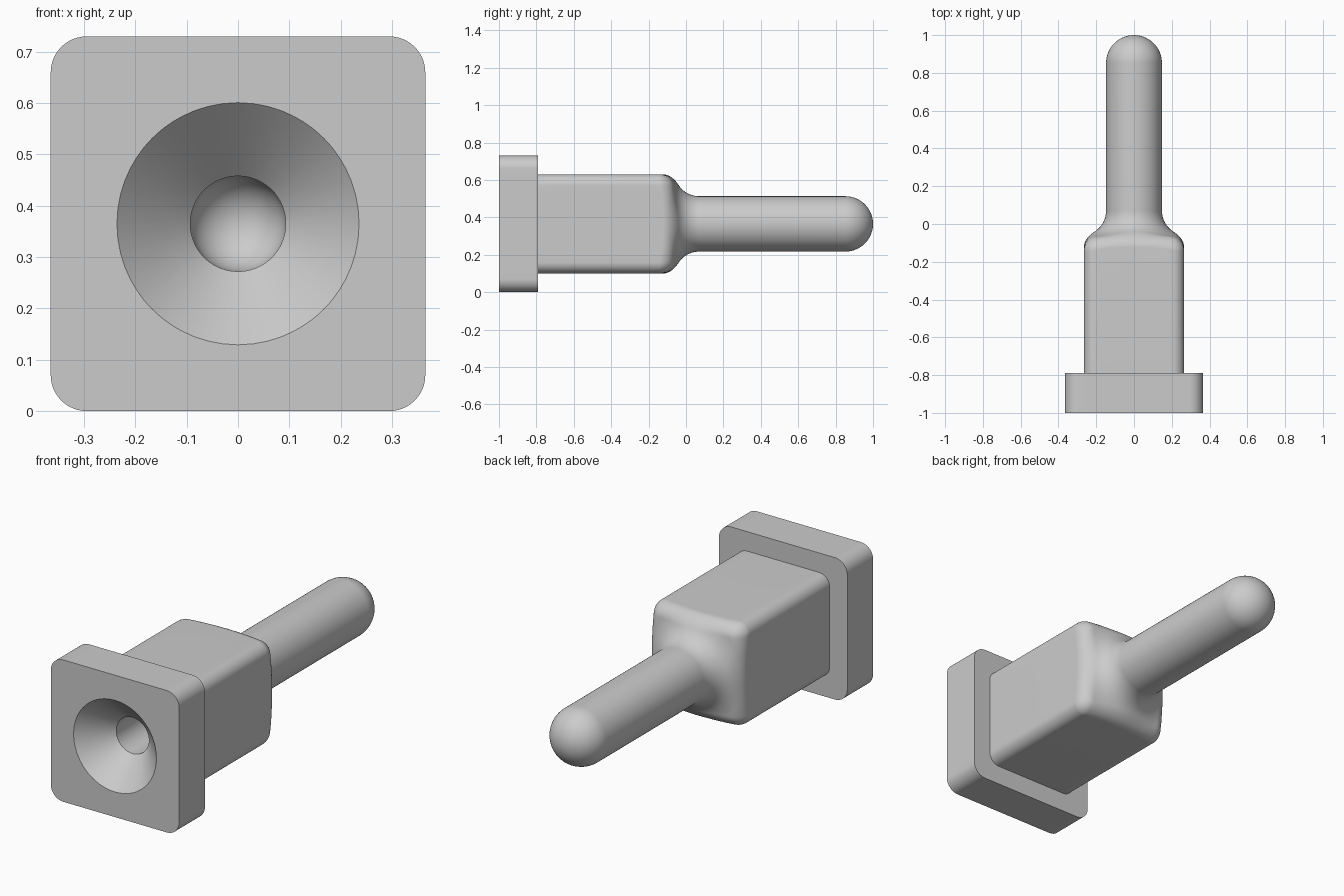
import bpy
import bmesh
import math

if "Cube" in bpy.data.objects:
    bpy.data.objects.remove(bpy.data.objects["Cube"], do_unlink=True)

AXIS_Z = 0.365       # height of the long axis
BODY, BODY_CORNER = 0.265, 0.06
SHAFT, FILLET, EDGE = 0.148, 0.13, 0.06
BORE, MOUTH = 0.093, 0.236

grey = bpy.data.materials.new("plain grey")
grey.use_nodes = True
grey.diffuse_color = (0.6, 0.6, 0.6, 1)
grey.node_tree.nodes["Principled BSDF"].inputs["Base Color"].default_value = (0.6, 0.6, 0.6, 1)


def rounded_square(half, corner, steps=12):
    """Counter-clockwise outline: four corner arcs, each followed by a divided side."""
    pts = []
    c = half - corner
    for q in range(4):
        turn = q * math.pi / 2
        cs, sn = math.cos(turn), math.sin(turn)
        quarter = []
        for i in range(steps + 1):
            a = math.pi / 2 * i / steps
            quarter.append((c + corner * math.cos(a), c + corner * math.sin(a)))
        for i in range(1, steps):
            quarter.append((c - 2 * c * i / steps, half))
        pts += [(x * cs - z * sn, x * sn + z * cs) for x, z in quarter]
    return pts


body_outline = rounded_square(BODY, BODY_CORNER)
flange_outline = rounded_square(0.365, 0.07)
angles = [math.atan2(z, x) for x, z in body_outline]


def circle(r, y):
    return [(r * math.cos(a), y, r * math.sin(a)) for a in angles]


def square(outline, y):
    return [(x, y, z) for x, z in outline]


def dome(r, y):
    """Rings of a half sphere, from its rim to its pole."""
    return [circle(r * math.cos(a), y + r * math.sin(a))
            for a in (math.pi / 2 * i / 20 for i in range(21))]


def loft(name, rings):
    """Skin a list of equal rings into a smooth-shaded object."""
    bm = bmesh.new()
    rows = [[bm.verts.new((x, y, z + AXIS_Z)) for x, y, z in ring] for ring in rings]
    n = len(angles)
    for a, b in zip(rows, rows[1:]):
        for j in range(n):
            k = (j + 1) % n
            bm.faces.new((a[j], b[j], b[k], a[k]))
    bmesh.ops.remove_doubles(bm, verts=bm.verts, dist=1e-6)
    mesh = bpy.data.meshes.new(name)
    bm.to_mesh(mesh)
    bm.free()
    mesh.materials.append(grey)
    obj = bpy.data.objects.new(name, mesh)
    bpy.context.collection.objects.link(obj)
    bpy.ops.object.select_all(action='DESELECT')
    obj.select_set(True)
    bpy.context.view_layer.objects.active = obj
    bpy.ops.object.shade_smooth_by_angle(angle=math.radians(30))
    return obj


def shoulder_point(x, z):
    """Point on the body's end: round fillet into the shaft, rolled outer edge."""
    r = math.hypot(x, z)
    reach = max(0, SHAFT + FILLET - r)
    y = 0.07 - math.sqrt(max(0, FILLET ** 2 - reach ** 2)) - 1.5 * max(0, r - 0.22) ** 2
    qx, qz = (abs(v) - BODY + BODY_CORNER for v in (x, z))
    inset = BODY_CORNER - math.hypot(max(qx, 0), max(qz, 0)) - min(max(qx, qz), 0)
    rim = min(EDGE, max(0, EDGE - inset))
    return (x, y - EDGE + math.sqrt(EDGE ** 2 - rim ** 2), z)


def shoulder_ring(t):
    ring = []
    for (x, z), a in zip(body_outline, angles):
        ring.append(shoulder_point(x + (SHAFT * math.cos(a) - x) * t,
                                   z + (SHAFT * math.sin(a) - z) * t))
    return ring


# Funnel and round-ended bore
loft("funnel_socket", dome(BORE, 0.85)[::-1] + [circle(BORE, -0.857), circle(MOUTH, -1)])

# Square end flange, open where the funnel and body meet it
loft("end_flange", [circle(MOUTH, -1), square(flange_outline, -1),
                    square(flange_outline, -0.79), square(body_outline, -0.79)])

# Square body blending into the round-nosed shaft
shoulder = [shoulder_ring((1 - math.cos(math.pi * i / 40)) / 2) for i in range(41)]
loft("body_and_shaft", [square(body_outline, -0.79)] + shoulder + dome(SHAFT, 1 - SHAFT))
